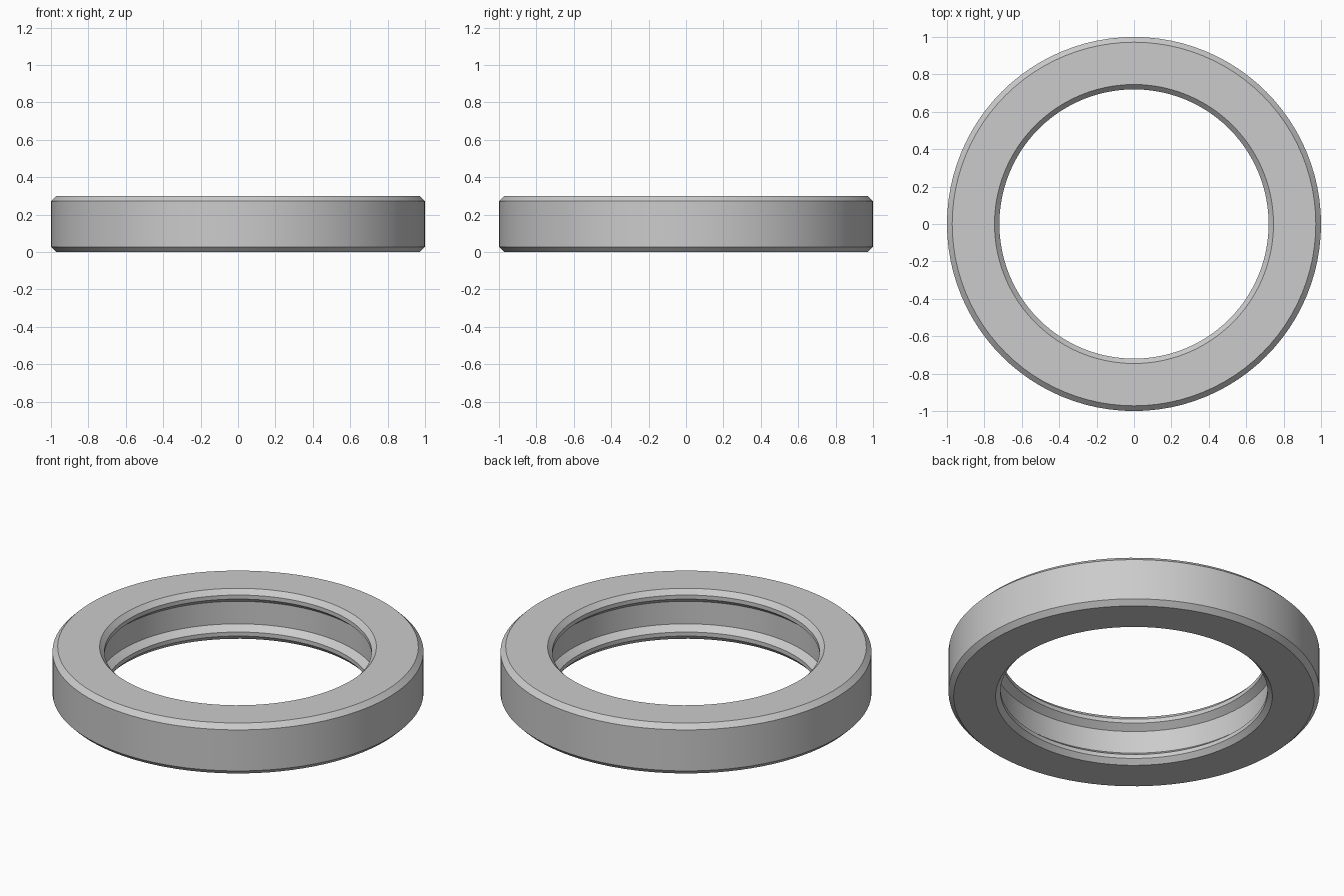
import bpy
import bmesh
import math
from mathutils import Matrix, Vector

cube = bpy.data.objects.get("Cube")
if cube:
    bpy.data.objects.remove(cube, do_unlink=True)

HEIGHT = 0.3
SEGMENTS = 96

# Lower half of the ring section: outer chamfer, bore chamfer, lip and groove
lower = [(1.0, 0.028), (0.972, 0.0), (0.746, 0.0),
         (0.72, 0.028), (0.72, 0.052), (0.758, 0.083)]
section = lower + [(r, HEIGHT - z) for r, z in reversed(lower)]

# Plain grey metal
metal = bpy.data.materials.new("grey_metal")
metal.use_nodes = True
grey = (0.6, 0.6, 0.6, 1.0)
metal.diffuse_color = grey
metal.node_tree.nodes["Principled BSDF"].inputs["Base Color"].default_value = grey

# Revolve the section around the vertical axis
bm = bmesh.new()
rings = []
for i in range(SEGMENTS):
    turn = Matrix.Rotation(math.tau * i / SEGMENTS, 3, "Z")
    rings.append([bm.verts.new(turn @ Vector((r, 0, z))) for r, z in section])
for i, ring in enumerate(rings):
    following = rings[(i + 1) % SEGMENTS]
    for j in range(len(section)):
        k = (j + 1) % len(section)
        bm.faces.new((ring[j], ring[k], following[k], following[j]))
bmesh.ops.recalc_face_normals(bm, faces=bm.faces)
mesh = bpy.data.meshes.new("grooved_ring")
bm.to_mesh(mesh)
bm.free()
mesh.materials.append(metal)

ring_object = bpy.data.objects.new("grooved_ring", mesh)
bpy.context.collection.objects.link(ring_object)

# Smooth round walls, crisp chamfer edges
bpy.ops.object.select_all(action="DESELECT")
ring_object.select_set(True)
bpy.context.view_layer.objects.active = ring_object
bpy.ops.object.shade_smooth_by_angle(angle=math.radians(25))
